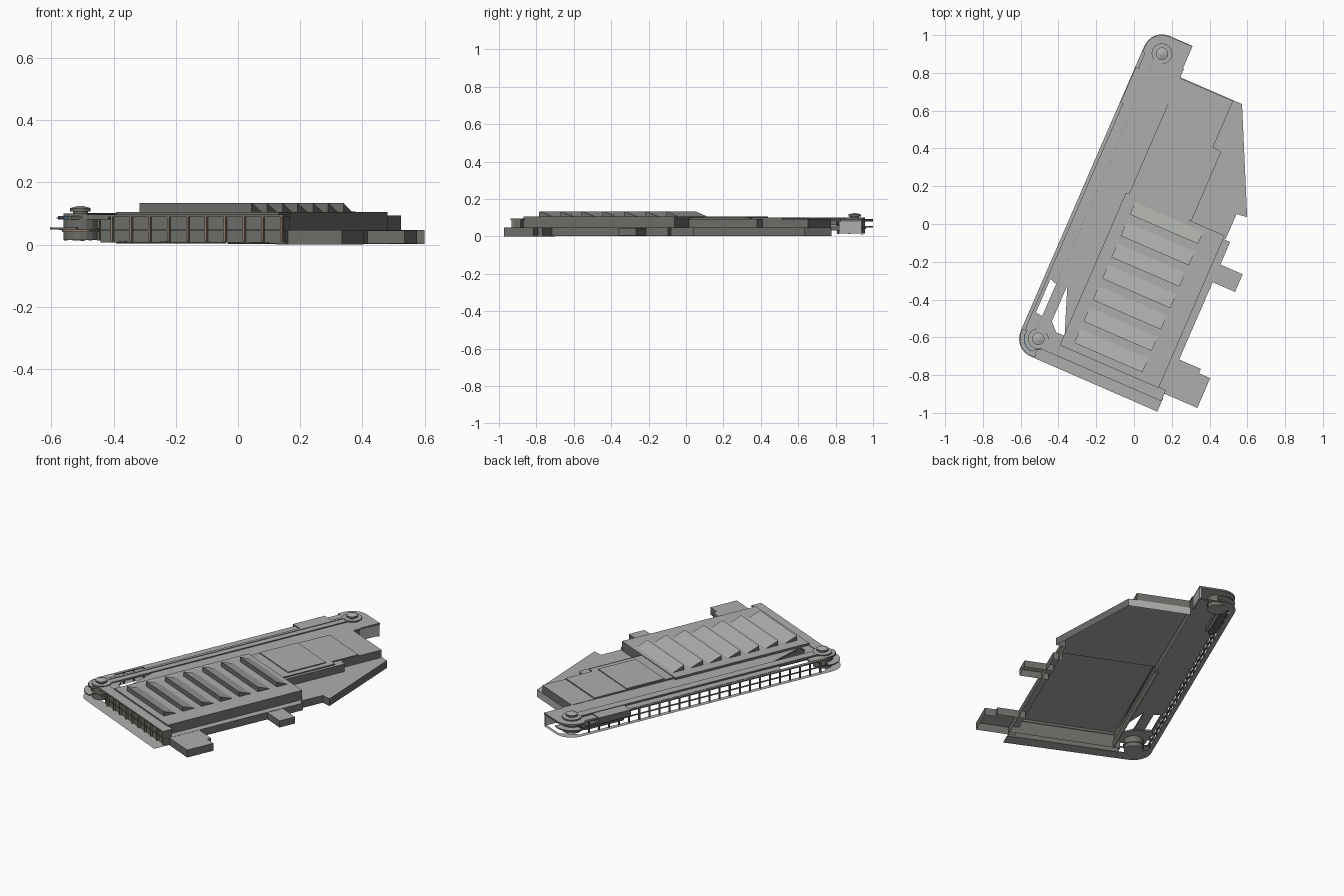
import bpy, bmesh, math
from mathutils import Matrix

if "Cube" in bpy.data.objects:
    bpy.data.objects.remove(bpy.data.objects["Cube"])

# The whole building sits turned about z; u runs across it, v along it
ROT = Matrix.Rotation(math.radians(-23.45), 4, 'Z')


def mat(name, col):
    m = bpy.data.materials.new(name)
    m.diffuse_color = (*col, 1)
    m.use_nodes = True
    m.node_tree.nodes["Principled BSDF"].inputs["Base Color"].default_value = m.diffuse_color
    return m


ROOF = mat("roof grey", (0.42, 0.43, 0.41))
WALL = mat("wall grey", (0.15, 0.15, 0.14))
TAN = mat("tan post", (0.25, 0.20, 0.14))
BLUE = mat("blue", (0.02, 0.16, 0.55))


def finish(name, bm, m=None, light_back=False):
    """Level faces get the roof colour and upright ones the wall colour, unless m is given."""
    bm.normal_update()
    for f in bm.faces:
        n = f.normal
        f.material_index = 0 if m or abs(n.z) > 0.2 or (light_back and n.y > 0.8) else 1
    bm.transform(ROT)
    me = bpy.data.meshes.new(name)
    bm.to_mesh(me)
    bm.free()
    for k in ([m] if m else [ROOF, WALL]):
        me.materials.append(k)
    ob = bpy.data.objects.new(name, me)
    bpy.context.collection.objects.link(ob)
    return ob


def add_prism(bm, pts, z0, z1, bottom=True, skip=()):
    n = len(pts)
    area = sum(pts[i][0] * pts[(i + 1) % n][1] - pts[(i + 1) % n][0] * pts[i][1]
               for i in range(n))
    if area < 0:
        pts = pts[::-1]
    lo = [bm.verts.new((u, v, z0)) for u, v in pts]
    hi = [bm.verts.new((u, v, z1)) for u, v in pts]
    bm.faces.new(hi)
    if bottom:
        bm.faces.new(lo[::-1])
    for i in range(n):
        j = (i + 1) % n
        if i not in skip:
            bm.faces.new((lo[i], lo[j], hi[j], hi[i]))


def prism(name, pts, z0, z1, m=None, bottom=True, skip=(), light_back=False):
    bm = bmesh.new()
    add_prism(bm, pts, z0, z1, bottom, skip)
    return finish(name, bm, m, light_back)


def rect(u0, u1, v0, v1):
    return [(u0, v0), (u1, v0), (u1, v1), (u0, v1)]


def arc(c, r, a0, a1, n=8):
    return [(c[0] + r * math.cos(math.radians(a0 + (a1 - a0) * i / n)),
             c[1] + r * math.sin(math.radians(a0 + (a1 - a0) * i / n)))
            for i in range(n + 1)]


A, B = (-0.223, 0.886), (-0.223, -0.759)   # tower centres

# Ground strip around the left and front sides, sloping slightly
outline = ([(0.508, -0.862)] + arc(B, 0.102, 270, 180) + arc(A, 0.102, 180, 90)
           + [(-0.09, 0.988), (-0.09, 0.97), (-0.22, 0.97), (-0.295, 0.88),
              (-0.295, -0.73), (-0.21, -0.785), (0.508, -0.785)])
bm = bmesh.new()
bm.faces.new([bm.verts.new((u, v, 0.010 - 0.011 * u)) for u, v in outline][::-1])
finish("ground_strip", bm, ROOF)

# Main hall, an open-bottomed shell with ledges
prism("hall_lower_ledge", rect(0.45, 0.505, -0.785, 0.115), 0.003, 0.047,
      bottom=False, skip=(3,))
prism("hall_shell", rect(-0.105, 0.465, -0.745, 0.135), 0.047, 0.105, bottom=False)
prism("hall_left_wall", rect(-0.105, -0.10, -0.745, 0.135), 0.003, 0.05, bottom=False)
prism("hall_front_gallery", rect(-0.14, 0.503, -0.785, -0.745), 0.008, 0.088,
      bottom=False, skip=(0,))
prism("hall_front_wall", rect(-0.14, 0.503, -0.787, -0.784), 0.006, 0.088)
prism("hall_front_eave", rect(-0.20, 0.506, -0.803, -0.74), 0.088, 0.096)

# Seven sawtooth skylights
bm = bmesh.new()
for i in range(7):
    v = -0.703 + 0.1235 * i
    d = 0.08 if i < 6 else 0.07
    p = [[bm.verts.new((u, v + dv, z)) for dv, z in ((0, 0.105), (0, 0.134), (d, 0.105))]
         for u in (-0.04, 0.353)]
    bm.faces.new(p[0])
    bm.faces.new(p[1][::-1])
    for a, b in ((0, 1), (1, 2)):
        bm.faces.new((p[0][a], p[1][a], p[1][b], p[0][b]))
bmesh.ops.recalc_face_normals(bm, faces=bm.faces)
finish("roof_skylights", bm)

# Back wing: low base, upper storey with stepped side, raised roof panels
prism("wing_base", [(-0.088, 0.12), (0.477, 0.12), (0.477, 0.264), (0.535, 0.272),
                    (0.272, 0.81), (-0.088, 0.81)], 0.002, 0.047, bottom=False,
      skip=(0,), light_back=True)
prism("wing_upper", [(-0.088, 0.135), (0.272, 0.135), (0.272, 0.533), (0.222, 0.542),
                     (0.222, 0.806), (-0.088, 0.806)], 0.047, 0.094, bottom=False)
prism("wing_roof", [(-0.088, 0.135), (0.255, 0.135), (0.255, 0.48), (0.22, 0.48),
                    (0.22, 0.655), (-0.088, 0.655)], 0.094, 0.101, bottom=False)
prism("wing_roof_panel", rect(-0.085, 0.22, 0.193, 0.442), 0.101, 0.106, bottom=False)

# Outbuildings on the right side
prism("side_annex_back", rect(0.465, 0.634, -0.117, -0.015), 0.004, 0.045,
      bottom=False, skip=(3,))
prism("side_annex_front", [(0.465, -0.76), (0.695, -0.76), (0.695, -0.588),
                           (0.63, -0.588), (0.63, -0.563), (0.465, -0.563)],
      0.0, 0.046, bottom=False, skip=(5,))

# Long left gallery roof with a raised belt between the towers
prism("gallery_roof", [(-0.295, -0.44), (-0.24, -0.46), (-0.19, -0.45), (-0.105, -0.68),
                       (-0.095, 0.13), (-0.084, 0.14), (-0.084, 0.86), (-0.30, 0.86)],
      0.082, 0.092)
prism("belt_cover", rect(-0.252, -0.194, -0.759, 0.886), 0.086, 0.098)
prism("belt_ridge", rect(-0.250, -0.232, -0.72, 0.85), 0.098, 0.101)
prism("gallery_outer_edge", rect(-0.308, -0.290, -0.74, 0.87), 0.082, 0.090)
prism("gallery_side_box", rect(-0.322, -0.25, 0.56, 0.768), 0.06, 0.098)
prism("gallery_track", arc((-0.275, 0.83), 0.022, 0, 180) + arc((-0.275, 0.60), 0.022, 180, 360),
      0.03, 0.058, WALL)

# Posts and rails along the left and front sides
bm = bmesh.new()
for i in range(24):
    v = -0.70 + 0.066 * i
    add_prism(bm, rect(-0.306, -0.297, v, v + 0.008), 0.013, 0.082)
finish("left_posts", bm, WALL)
bm = bmesh.new()
for i in range(10):
    u = -0.10 + 0.066 * i
    add_prism(bm, rect(u, u + 0.007, -0.800, -0.787), 0.010, 0.088)
finish("front_posts", bm, TAN)
bm = bmesh.new()
add_prism(bm, rect(-0.307, -0.297, -0.74, 0.87), 0.047, 0.051)
add_prism(bm, rect(-0.20, 0.505, -0.796, -0.787), 0.045, 0.049)
finish("rails", bm, WALL)

# End block roof and walls at the back tower, cover at the front tower
prism("back_end_roof", [(-0.09, 0.854), (-0.09, 0.986)] + arc(A, 0.098, 90, 180)
      + [(-0.321, 0.854)], 0.080, 0.092)
prism("back_end_wall", rect(-0.10, -0.09, 0.854, 0.984), 0.015, 0.08, ROOF)
prism("front_end_roof", [(-0.105, -0.803), (-0.105, -0.69), (-0.15, -0.69), (-0.19, -0.65),
                         (-0.295, -0.635)] + arc(B, 0.073, 180, 270) + [(-0.20, -0.803)],
      0.080, 0.092)


def disc(name, c, r0, r1, z0, z1, m=None, n=16):
    bm = bmesh.new()
    bmesh.ops.create_cone(bm, cap_ends=True, segments=n, radius1=r0, radius2=r1,
                          depth=z1 - z0,
                          matrix=Matrix.Translation((c[0], c[1], (z0 + z1) / 2)))
    return finish(name, bm, m)


# Corner towers with walkway ring and cap
for tag, c, a0, a1 in (("back", A, 75, 185), ("front", B, 170, 285)):
    disc(tag + "_tower", c, 0.055, 0.055, 0.015, 0.082)
    disc(tag + "_tower_band", c, 0.060, 0.060, 0.040, 0.048, TAN)
    disc(tag + "_tower_collar", c, 0.055, 0.055, 0.092, 0.100)
    disc(tag + "_tower_neck", c, 0.024, 0.024, 0.100, 0.106)
    disc(tag + "_tower_cap", c, 0.033, 0.033, 0.106, 0.117)
    disc(tag + "_tower_tip", c, 0.033, 0.008, 0.117, 0.124)
    prism(tag + "_walkway", arc(c, 0.098, a0, a1, 12) + arc(c, 0.058, a1, a0, 12),
          0.048, 0.055)
prism("blue_trim", arc(B, 0.0765, 185, 262, 8) + arc(B, 0.070, 262, 185, 8), 0.083, 0.087, BLUE)
